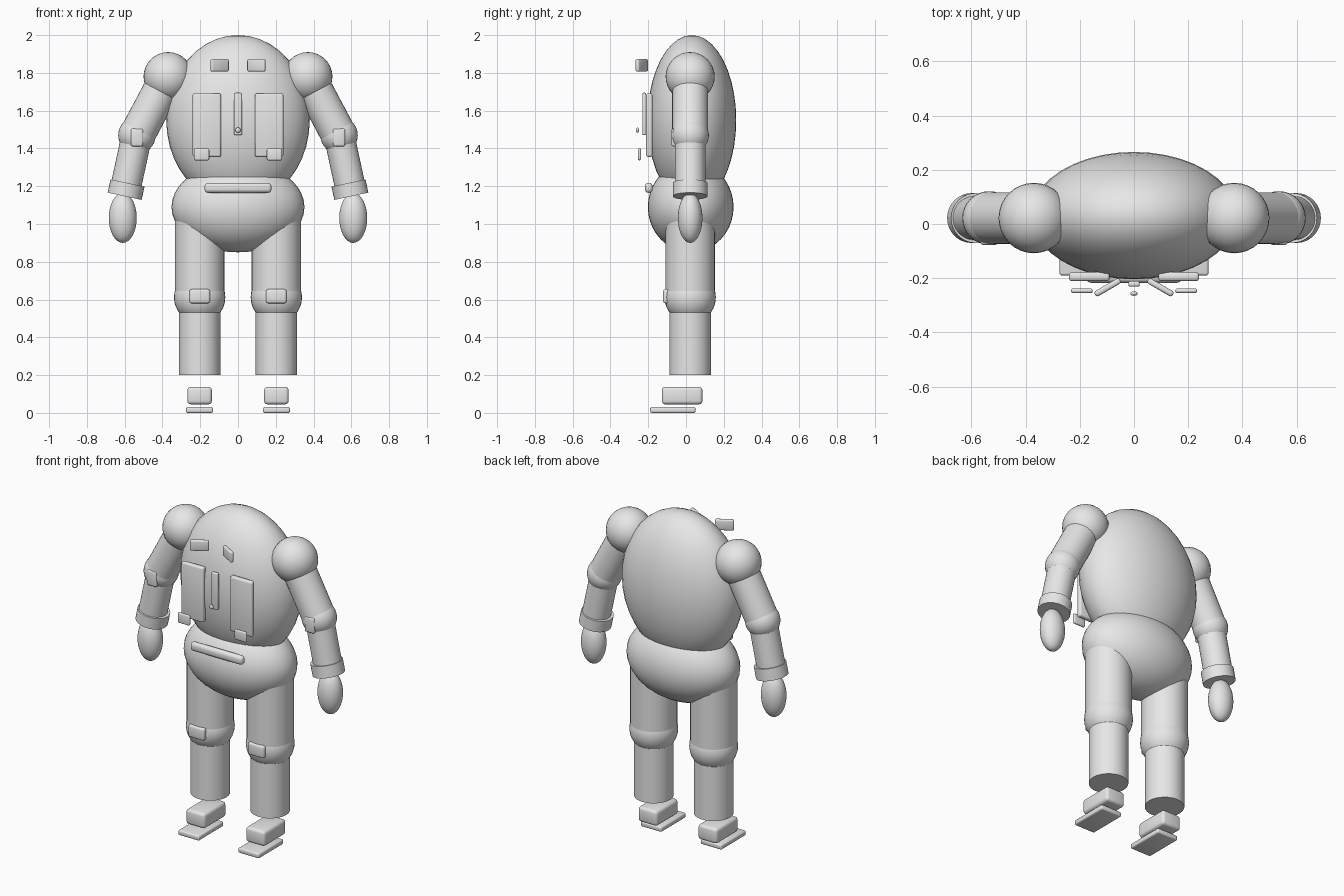
import bpy
import math
from mathutils import Vector

if "Cube" in bpy.data.objects:
    bpy.data.objects.remove(bpy.data.objects["Cube"])

GREY = bpy.data.materials.new("light grey")
GREY.diffuse_color = (0.8, 0.8, 0.8, 1)
GREY.use_nodes = True
GREY.node_tree.nodes["Principled BSDF"].inputs["Base Color"].default_value = GREY.diffuse_color
CY = 0.022  # depth of the body centre line


def finish(name):
    ob = bpy.context.object
    ob.name = name
    ob.data.materials.append(GREY)
    bpy.ops.object.shade_smooth_by_angle(angle=math.radians(40))
    return ob


def ellipsoid(name, centre, radii, seg=32):
    bpy.ops.mesh.primitive_uv_sphere_add(segments=seg, ring_count=seg // 2, location=centre)
    bpy.context.object.scale = radii
    bpy.ops.object.transform_apply(location=False, rotation=False, scale=True)
    return finish(name)


def tube(name, a, b, radius):
    a, b = Vector(a), Vector(b)
    d = b - a
    bpy.ops.mesh.primitive_cylinder_add(vertices=32, radius=radius, depth=d.length,
                                        location=(a + b) / 2,
                                        rotation=d.to_track_quat('Z', 'Y').to_euler())
    return finish(name)


def block(name, lo, hi, bevel, turn=0):
    lo, hi = Vector(lo), Vector(hi)
    bpy.ops.mesh.primitive_cube_add(size=1, location=(lo + hi) / 2)
    ob = bpy.context.object
    ob.scale = hi - lo
    bpy.ops.object.transform_apply(location=False, rotation=False, scale=True)
    ob.rotation_euler.z = turn
    m = ob.modifiers.new("rounded edges", 'BEVEL')
    m.width, m.segments = bevel, 3
    bpy.ops.object.modifier_apply(modifier=m.name)
    return finish(name)


def side_block(name, s, x0, x1, y0, y1, z0, z1, bevel, turn=0):
    xs = sorted((s * x0, s * x1))
    return block(name, (xs[0], y0, z0), (xs[1], y1, z1), bevel, turn)


# Body
ellipsoid("torso", (0, 0.031, 1.55), (0.38, 0.235, 0.45), 40)
ellipsoid("hips", (0, 0.025, 1.09), (0.352, 0.227, 0.24), 40)
block("belt_plate", (-0.177, -0.217, 1.165), (0.177, -0.177, 1.218), 0.018)

# Chest centre
block("chest_strip", (-0.021, -0.231, 1.47), (0.021, -0.211, 1.695), 0.007)
ellipsoid("chest_knob", (0, -0.257, 1.497), (0.014, 0.008, 0.014), 16)

for s, side in ((-1, "right"), (1, "left")):
    # Chest equipment
    side_block(side + "_chest_panel", s, 0.09, 0.24, -0.211, -0.178, 1.355, 1.692, 0.011)
    side_block(side + "_pouch", s, 0.152, 0.233, -0.255, -0.238, 1.337, 1.4, 0.008)
    side_block(side + "_lamp", s, 0.044, 0.151, -0.245, -0.223, 1.807, 1.873, 0.009,
               -s * math.radians(30))

    # Arm
    shoulder, elbow, wrist = ((s * 0.37, CY, 1.78), (s * 0.535, CY, 1.47), (s * 0.604, CY, 1.15))
    ellipsoid(side + "_shoulder", shoulder, (0.13, 0.13, 0.13))
    tube(side + "_upper_arm", shoulder, elbow, 0.095)
    ellipsoid(side + "_elbow", elbow, (0.099, 0.099, 0.099))
    tube(side + "_forearm", elbow, wrist, 0.081)
    tube(side + "_cuff", (s * 0.585, CY, 1.217), (s * 0.6, CY, 1.147), 0.092)
    ellipsoid(side + "_hand", (s * 0.61, CY, 1.032), (0.074, 0.065, 0.132))
    side_block(side + "_elbow_pad", s, 0.502, 0.567, -0.077, -0.035, 1.411, 1.505, 0.01)

    # Leg
    x = s * 0.203
    tube(side + "_thigh", (x, CY, 0.6), (x, CY, 1.05), 0.131)
    ellipsoid(side + "_knee", (x, CY, 0.612), (0.136, 0.136, 0.136))
    tube(side + "_shin", (x, CY, 0.2), (x, CY, 0.62), 0.11)
    side_block(side + "_knee_pad", s, 0.148, 0.257, -0.121, -0.07, 0.58, 0.655, 0.012)

    # Foot
    side_block(side + "_boot", s, 0.138, 0.268, -0.128, 0.087, 0.045, 0.138, 0.018)
    side_block(side + "_sole", s, 0.132, 0.275, -0.19, 0.05, 0, 0.031, 0.009)
